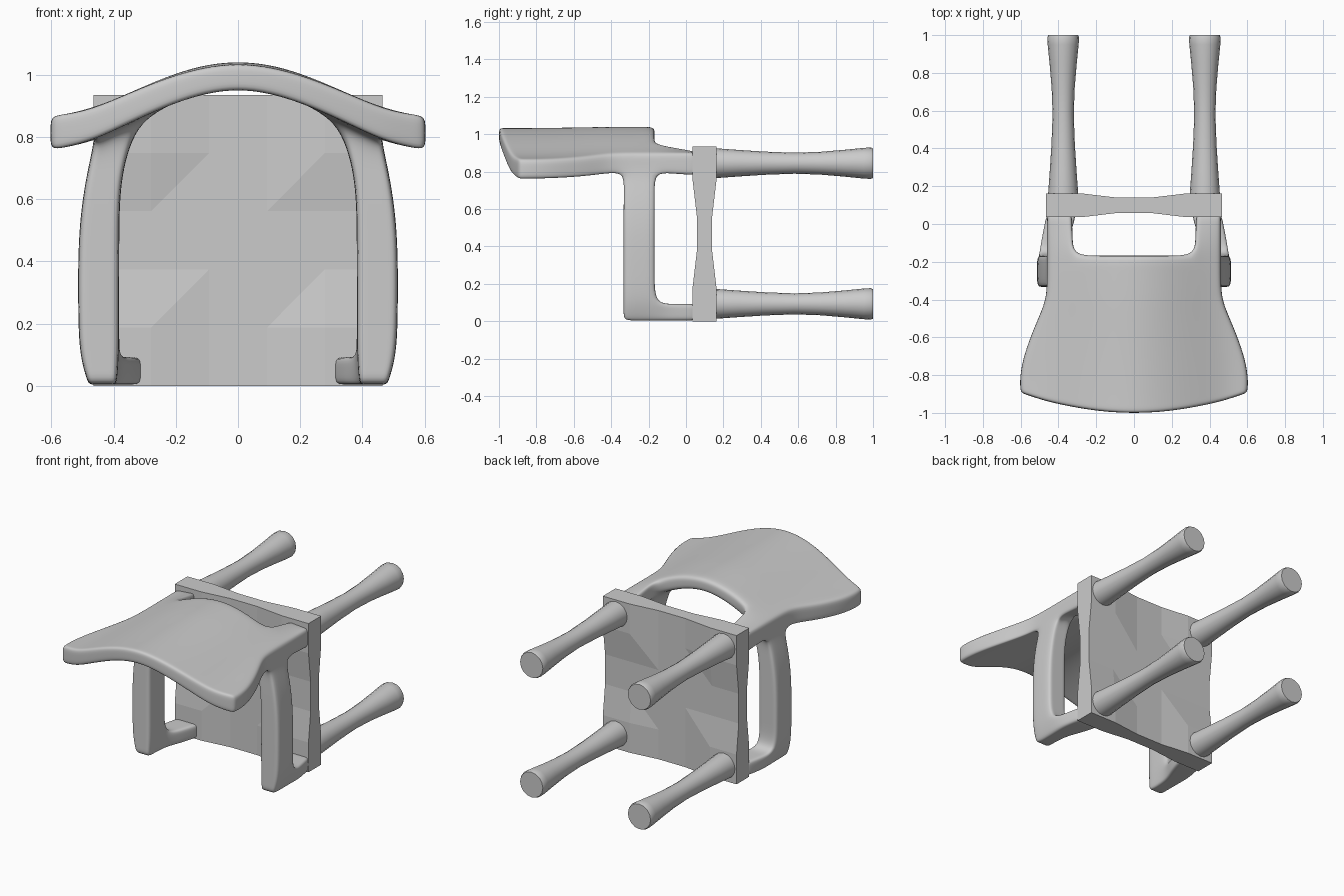
import bpy, bmesh, math

if "Cube" in bpy.data.objects:
    bpy.data.objects.remove(bpy.data.objects["Cube"])


def finish(name, bm, angle=40):
    bmesh.ops.recalc_face_normals(bm, faces=bm.faces[:])
    me = bpy.data.meshes.new(name)
    bm.to_mesh(me)
    bm.free()
    ob = bpy.data.objects.new(name, me)
    bpy.context.collection.objects.link(ob)
    bpy.ops.object.select_all(action='DESELECT')
    ob.select_set(True)
    bpy.context.view_layer.objects.active = ob
    if angle:
        bpy.ops.object.shade_smooth_by_angle(angle=math.radians(angle))
    return ob


# Seat: square slab, thick at the four corner pads, thin between them
def make_seat():
    bm = bmesh.new()
    n = 5
    v = {}
    for i in range(n + 1):
        for j in range(n + 1):
            half = 0.063 if i in (0, 1, 4, 5) and j in (0, 1, 4, 5) else 0.041
            for s in (-1, 1):
                v[i, j, s] = bm.verts.new((-0.465 + 0.93 * i / n, 0.099 + s * half, 0.935 * j / n))
    for i in range(n):
        for j in range(n):
            for s in (-1, 1):
                a, b, c, d = v[i, j, s], v[i + 1, j, s], v[i + 1, j + 1, s], v[i, j + 1, s]
                bm.faces.new((a, b, c))
                bm.faces.new((a, c, d))
        for e in (0, n):
            bm.faces.new((v[i, e, -1], v[i + 1, e, -1], v[i + 1, e, 1], v[i, e, 1]))
            bm.faces.new((v[e, i, -1], v[e, i + 1, -1], v[e, i + 1, 1], v[e, i, 1]))
    finish("seat", bm, None)


# Legs: turned, waisted posts
def make_leg(name, x, z, sides=16):
    prof = [(0.13, 0.08), (0.17, 0.079), (0.28, 0.071), (0.42, 0.062), (0.58, 0.056),
            (0.72, 0.061), (0.85, 0.072), (0.95, 0.082), (0.988, 0.084), (1.0, 0.079)]
    bm = bmesh.new()
    rings = []
    for y, r in prof:
        rings.append([bm.verts.new((x + r * math.cos(2 * math.pi * k / sides), y,
                                    z + r * math.sin(2 * math.pi * k / sides))) for k in range(sides)])
    for a, b in zip(rings, rings[1:]):
        for k in range(sides):
            m = (k + 1) % sides
            bm.faces.new((a[k], a[m], b[m], b[k]))
    bm.faces.new(rings[0])
    bm.faces.new(rings[-1])
    finish(name, bm, 40)


# Backrest with armrests: half cage of connected blocks, mirrored and subdivided
def make_back():
    pos, cells = {}, []
    fr = [0, 0.35, 0.7, 0.85, 1]
    rows = [(-1.004, 0.598), (-0.93, 0.606), (-0.75, 0.592), (-0.55, 0.53),
            (-0.42, 0.47), (-0.33, 0.46), (-0.168, 0.46)]

    def arch(x):
        return 0.812 + 0.196 * (0.5 + 0.5 * math.cos(math.pi * x / 0.62))

    # curved panel
    for j, (y, w) in enumerate(rows):
        for i, f in enumerate(fr):
            x = w * f
            yy = y + (0.11, 0.09, 0.03, 0, 0, 0, 0)[j] * f * f
            half = 0.04 + 0.014 * f
            for k in (0, 1):
                pos['p', i, j, k] = (x, yy, arch(x) + (2 * k - 1) * half)
    for j in range(6):
        for i in range(4):
            cells.append([('p', i + a, j + b, c) for c in (0, 1) for b in (0, 1) for a in (0, 1)])

    def tube(first, levels, tag):
        # first: three columns of two points; each level gives the next ring
        prev = first
        rings = [prev]
        for n, pts in enumerate(levels):
            cur = [[(tag, n, i, s) for s in (0, 1)] for i in range(3)]
            for i in range(3):
                for s in (0, 1):
                    pos[cur[i][s]] = pts(i / 2, s)
            for i in (0, 1):
                cells.append([r[i + a][s] for r in (prev, cur) for s in (0, 1) for a in (0, 1)])
            prev = cur
            rings.append(cur)
        return rings

    # stems joining panel to seat
    def stem(y, x0, x1, t):
        def f(u, s):
            x = x0 + (x1 - x0) * u
            return (x, y, arch(x) * (1 - t) + 0.84 * t + (2 * s - 1) * (0.053 + 0.009 * t))
        return f
    tube([[('p', i, 6, k) for k in (0, 1)] for i in (2, 3, 4)],
         [stem(-0.07, 0.325, 0.46, 0.4), stem(0.06, 0.33, 0.46, 0.9)], 'stem')

    # arms
    def arm(z, x0, x1):
        return lambda u, s: (x0 + (x1 - x0) * u, (-0.333, -0.168)[s], z)
    rings = tube([[('p', i, j, 0) for j in (5, 6)] for i in (2, 3, 4)],
                 [arm(0.68, 0.378, 0.487), arm(0.5, 0.382, 0.514), arm(0.25, 0.382, 0.514),
                  arm(0.095, 0.382, 0.51), arm(0.004, 0.39, 0.48)], 'arm')

    # arm feet returning to the seat
    def foot(y, x0, x1):
        return lambda u, s: (x0 + (x1 - x0) * u, y, (0.092, 0.004)[s])
    tube([[rings[-2][i][1], rings[-1][i][1]] for i in range(3)],
         [foot(-0.07, 0.34, 0.488), foot(0.06, 0.305, 0.46)], 'foot')

    # keep only the outer faces of the blocks
    quads = [(0, 1, 3, 2), (4, 5, 7, 6), (0, 1, 5, 4), (2, 3, 7, 6), (0, 2, 6, 4), (1, 3, 7, 5)]
    count = {}
    for c in cells:
        for q in quads:
            f = [c[n] for n in q]
            count.setdefault(frozenset(f), []).append(f)
    bm = bmesh.new()
    v = {k: bm.verts.new(p) for k, p in pos.items()}
    for fs in count.values():
        if len(fs) == 1 and any(pos[k][0] > 1e-5 for k in fs[0]):
            bm.faces.new([v[k] for k in fs[0]])
    bmesh.ops.recalc_face_normals(bm, faces=bm.faces[:])
    bm.normal_update()
    crease = bm.edges.layers.float.new('crease_edge')
    for e in bm.edges:
        if len(e.link_faces) == 2 and e.calc_face_angle_signed(0) > math.radians(50):
            e[crease] = 0.36
    ob = finish("backrest_and_arms", bm, None)
    for p in ob.data.polygons:
        p.use_smooth = True
    m = ob.modifiers.new("Mirror", 'MIRROR')
    m.use_clip = True
    s = ob.modifiers.new("Subdivision", 'SUBSURF')
    s.levels = s.render_levels = 3


make_seat()
for side, x in (("left", -0.375), ("right", 0.375)):
    for end, z in (("front", 0.845), ("back", 0.093)):
        make_leg(f"{end}_{side}_leg", x, z)
make_back()
